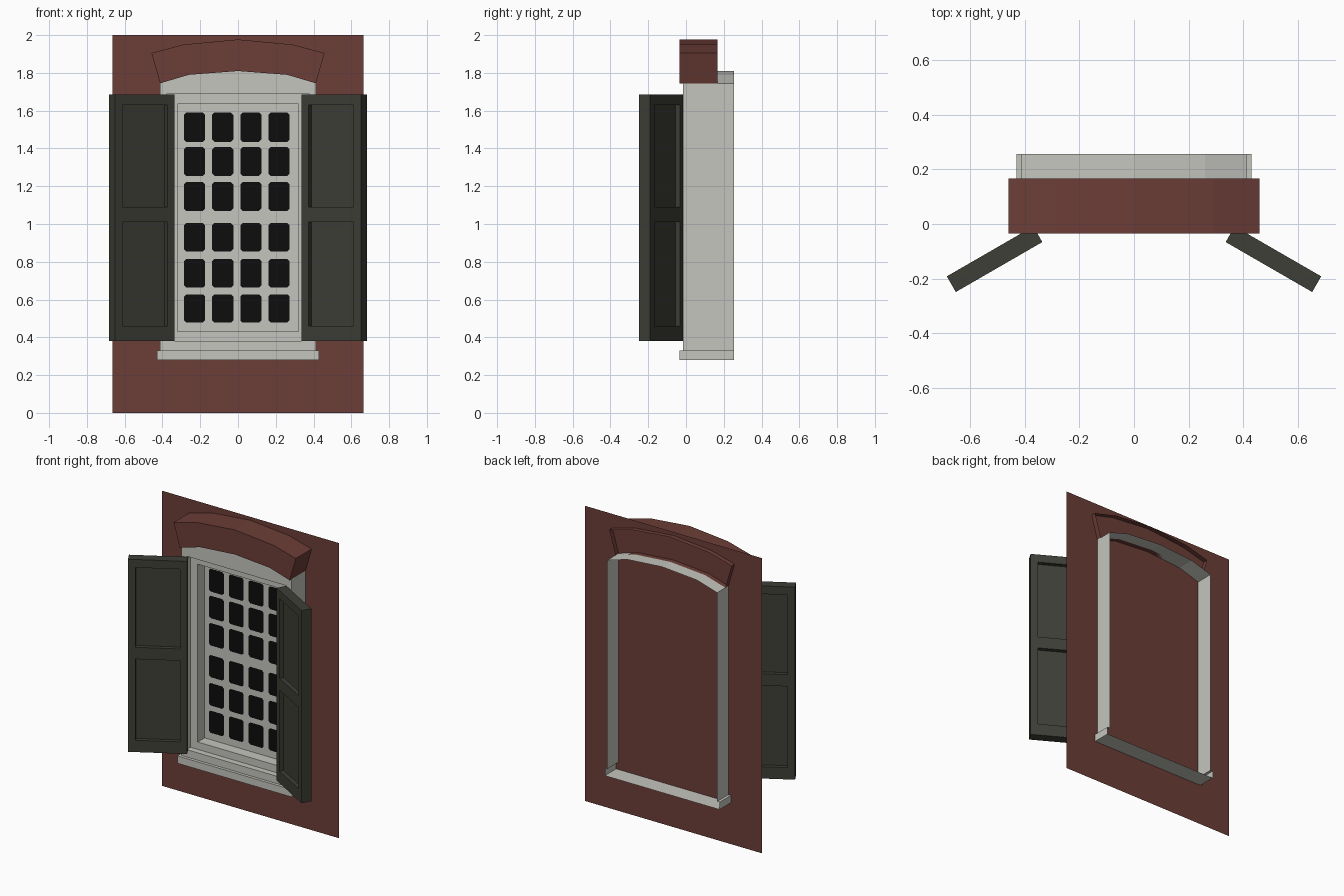
import bpy, bmesh, math

if "Cube" in bpy.data.objects:
    bpy.data.objects.remove(bpy.data.objects["Cube"])


def material(name, rgb):
    m = bpy.data.materials.new(name)
    m.diffuse_color = (*rgb, 1)
    m.use_nodes = True
    m.node_tree.nodes["Principled BSDF"].inputs["Base Color"].default_value = m.diffuse_color
    return m


BRICK = material("brick red", (0.150, 0.047, 0.038))
PALE = material("pale stone", (0.560, 0.560, 0.520))
GREEN = material("dark green paint", (0.048, 0.049, 0.037))
BLACK = material("black glass", (0.004, 0.004, 0.004))


def build(name, polys, mat, recalc=True):
    """Make one object from a list of 3D polygons."""
    bm = bmesh.new()
    for poly in polys:
        bm.faces.new([bm.verts.new(p) for p in poly])
    bmesh.ops.remove_doubles(bm, verts=bm.verts, dist=0.0005)
    if recalc:
        bmesh.ops.recalc_face_normals(bm, faces=bm.faces)
    me = bpy.data.meshes.new(name)
    bm.to_mesh(me)
    bm.free()
    me.materials.append(mat)
    ob = bpy.data.objects.new(name, me)
    bpy.context.collection.objects.link(ob)
    return ob


def flat(pts, y):
    return [(x, y, z) for x, z in pts]


def rect(hw, z0, z1):
    return [(-hw, z0), (hw, z0), (hw, z1), (-hw, z1)]


def band(pts, y0, y1, closed=True):
    """Quads sweeping an x-z outline from y0 to y1."""
    n = len(pts)
    out = []
    for i in range(n if closed else n - 1):
        (ax, az), (bx, bz) = pts[i], pts[(i + 1) % n]
        out.append([(ax, y0, az), (bx, y0, bz), (bx, y1, bz), (ax, y1, az)])
    return out


def ring(outer, inner, y):
    """Flat frame between two four-sided outlines."""
    return [flat([outer[i], outer[(i + 1) % 4], inner[(i + 1) % 4], inner[i]], y)
            for i in range(4)]


# Brick wall sheet
build("wall", [flat(rect(0.665, 0, 2), 0.134)], BRICK, recalc=False)

# Shared arch curve, left to right
low = [(-0.412, 1.745), (-0.26, 1.79), (0, 1.81), (0.26, 1.79), (0.412, 1.745)]
high = [(-0.458, 1.905), (-0.29, 1.95), (0, 1.977), (0.29, 1.95), (0.458, 1.905)]

# Brick arch, open at the back
arch = [flat([low[i], low[i + 1], high[i + 1], high[i]], -0.035) for i in range(4)]
arch += band(low + high[::-1], -0.035, 0.167)
build("brick_arch", arch, BRICK)

# Stone surround: shell with stepped reveal, open at the back
F, S, G = -0.015, 0.026, 0.10          # front, sash and glazing depths
opening = rect(0.375, 0.38, 1.69)
sash = rect(0.32, 0.43, 1.635)
surround = ring(rect(0.412, 0.33, 1.745), opening, F)
surround.append(flat(low, F))
surround += band([(0.412, 0.33), (0.412, 1.745)] + low[-2:0:-1]
                 + [(-0.412, 1.745), (-0.412, 0.33)], F, 0.255, closed=False)
surround += band(opening, F, S)
build("stone_surround", surround, PALE)

# Sash frame and glazing bars
build("sash_frame", ring(opening, sash, S) + band(sash, S, G) + [flat(sash, G)], PALE)

# Sill, open at the back
sill = [flat(rect(0.43, 0.28, 0.33), -0.035)]
sill += band([(0.412, 0.33), (0.43, 0.33), (0.43, 0.28),
              (-0.43, 0.28), (-0.43, 0.33), (-0.412, 0.33)], -0.035, 0.255, closed=False)
sill += band([(-0.412, 0.33), (0.412, 0.33)], -0.035, F, closed=False)
build("sill", sill, PALE)

# Glass panes: thin clipped rectangles, four columns by six rows
panes = []
rows = [(0.478, 0.628), (0.663, 0.815), (0.855, 1.005),
        (1.07, 1.222), (1.255, 1.407), (1.435, 1.59)]
for cx in (-0.230, -0.081, 0.068, 0.217):
    for z0, z1 in rows:
        w, c = 0.056, 0.012
        panes.append(flat([(cx - w, z0 + c), (cx - w + c, z0), (cx + w - c, z0),
                           (cx + w, z0 + c), (cx + w, z1 - c), (cx + w - c, z1),
                           (cx - w + c, z1), (cx - w, z1 - c)], G - 0.003))
build("glass_panes", panes, BLACK, recalc=False)


# Shutters: hinged boards with two recessed panels on both faces
def shutter(name, side):
    length, thick, deep = 0.365, 0.066, 0.028
    us = [0, 0.045, 0.318, length]
    zs = [0.38, 0.46, 1.01, 1.09, 1.63, 1.685]
    ca, sa = math.cos(math.radians(30)), math.sin(math.radians(30))

    def place(u, v, z):
        return (side * (0.335 + u * ca + v * sa), -0.066 - u * sa + v * ca, z)

    polys = []
    for v, d in ((0, deep), (thick, -deep)):
        for i in range(3):
            for j in range(5):
                c = [(us[i], zs[j]), (us[i + 1], zs[j]),
                     (us[i + 1], zs[j + 1]), (us[i], zs[j + 1])]
                panel = i == 1 and j in (1, 3)
                polys.append([place(u, v + d * panel, z) for u, z in c])
                if panel:
                    for k in range(4):
                        a, b = c[k], c[(k + 1) % 4]
                        polys.append([place(a[0], v, a[1]), place(b[0], v, b[1]),
                                      place(b[0], v + d, b[1]), place(a[0], v + d, a[1])])
    # Board edges follow the same divisions so the mesh is closed
    for u in (0, length):
        for a, b in zip(zs, zs[1:]):
            polys.append([place(u, 0, a), place(u, thick, a), place(u, thick, b), place(u, 0, b)])
    for z in (zs[0], zs[-1]):
        for a, b in zip(us, us[1:]):
            polys.append([place(a, 0, z), place(b, 0, z), place(b, thick, z), place(a, thick, z)])
    build(name, polys, GREEN)


shutter("shutter_right", 1)
shutter("shutter_left", -1)
